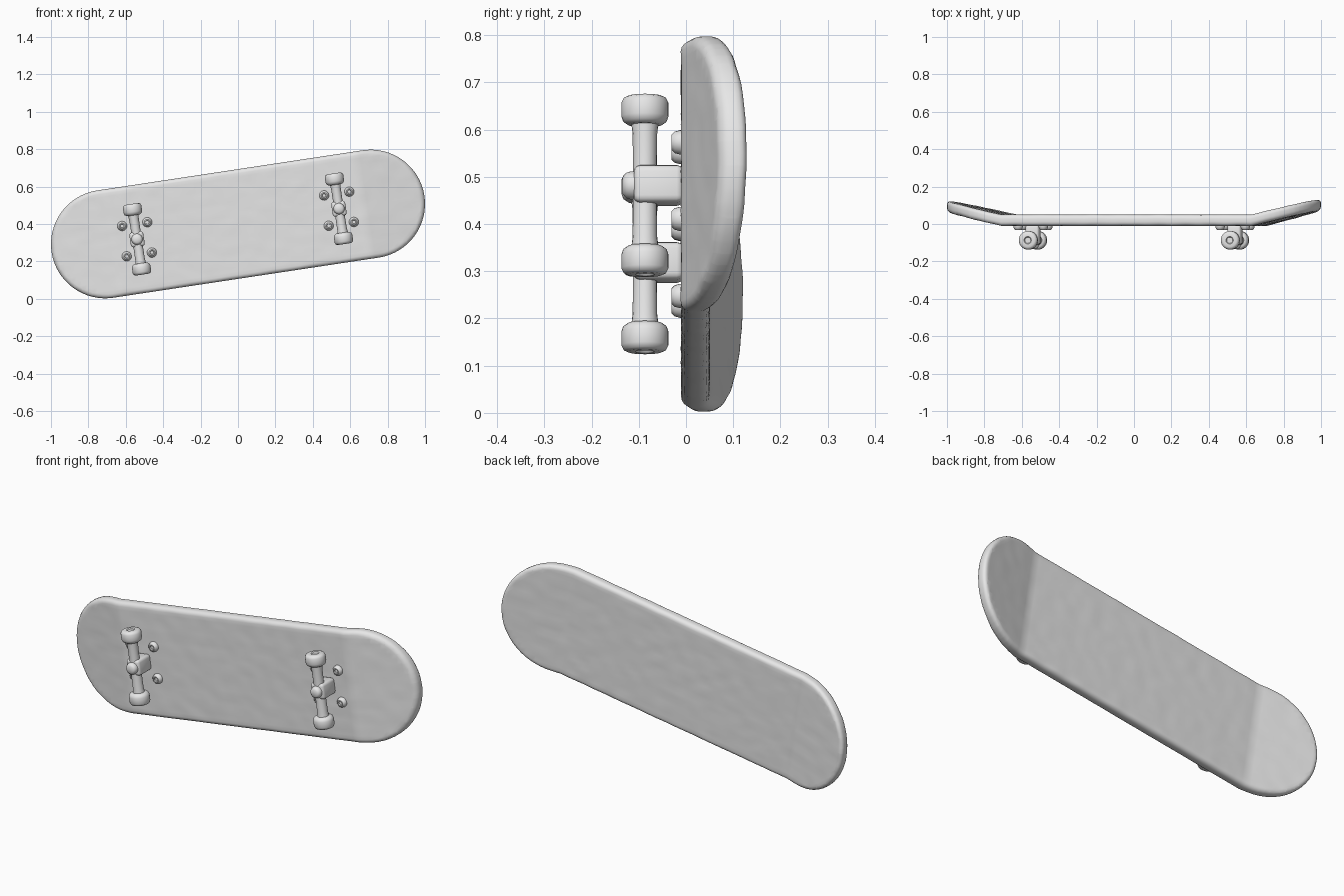
import bpy, bmesh, math
from mathutils import Matrix, Vector, noise

if "Cube" in bpy.data.objects:
    bpy.data.objects.remove(bpy.data.objects["Cube"])

TILT = Matrix.Translation((0, 0, 0.4)) @ Matrix.Rotation(math.radians(-8.6), 4, 'Y')
HALF, RAD, BEND = 0.718, 0.29, 0.675   # cap centre, cap radius, kick start

grey = bpy.data.materials.new("plain grey")
grey.diffuse_color = (0.8, 0.8, 0.8, 1)
grey.use_nodes = True
grey.node_tree.nodes["Principled BSDF"].inputs["Base Color"].default_value = grey.diffuse_color


def finish(name, bm, matrix=Matrix(), angle=40):
    bmesh.ops.recalc_face_normals(bm, faces=bm.faces)
    me = bpy.data.meshes.new(name)
    bm.to_mesh(me)
    bm.free()
    ob = bpy.data.objects.new(name, me)
    bpy.context.collection.objects.link(ob)
    me.materials.append(grey)
    ob.matrix_world = TILT @ matrix
    bpy.ops.object.select_all(action='DESELECT')
    ob.select_set(True)
    bpy.context.view_layer.objects.active = ob
    bpy.ops.object.shade_smooth_by_angle(angle=math.radians(angle))
    return ob


def lathe(name, profile, matrix, sides=28):
    """Spin (radius, height) points around z."""
    bm = bmesh.new()
    vs = [bm.verts.new((r, 0, h)) for r, h in profile]
    es = [bm.edges.new(p) for p in zip(vs, vs[1:])]
    bmesh.ops.spin(bm, geom=vs + es, cent=(0, 0, 0), axis=(0, 0, 1),
                   angle=math.tau, steps=sides)
    bmesh.ops.remove_doubles(bm, verts=bm.verts, dist=1e-4)
    return finish(name, bm, matrix)


def block(name, size, matrix, bevel):
    bm = bmesh.new()
    bmesh.ops.create_cube(bm, size=1, matrix=Matrix.Diagonal((*size, 1)))
    bmesh.ops.bevel(bm, geom=bm.edges[:], offset=bevel, segments=3,
                    profile=0.5, affect='EDGES')
    return finish(name, bm, matrix)


# Deck: rounded slab, sliced finely, then kicked up at both ends
bm = bmesh.new()
outline = []
for side in (1, -1):
    for i in range(33):
        a = side * math.pi / 2 - math.pi / 2 * (1 + side) + math.pi * i / 32
        if side < 0:
            a = math.pi / 2 + math.pi * i / 32
        outline.append((side * HALF + RAD * math.cos(a), -0.01, RAD * math.sin(a)))
face = bm.faces.new([bm.verts.new(p) for p in outline])
ext = bmesh.ops.extrude_face_region(bm, geom=[face])
bmesh.ops.translate(bm, vec=(0, 0.06, 0),
                    verts=[v for v in ext["geom"] if isinstance(v, bmesh.types.BMVert)])
bmesh.ops.recalc_face_normals(bm, faces=bm.faces)
rim = [e for e in bm.edges if abs(e.verts[0].co.y - e.verts[1].co.y) < 1e-5
       and len(e.link_faces) == 2]
bmesh.ops.bevel(bm, geom=rim, offset=0.022, segments=4, profile=0.5, affect='EDGES')


def slice_deck(co, no):
    bmesh.ops.bisect_plane(bm, geom=bm.verts[:] + bm.edges[:] + bm.faces[:],
                           plane_co=co, plane_no=no, dist=1e-5)


for i in range(-39, 40):
    slice_deck((i * 0.025, 0, 0), (1, 0, 0))
for i in range(-10, 11):
    slice_deck((0, 0, i * 0.025), (0, 0, 1))
for v in bm.verts:
    x, y, z = v.co
    bump = noise.noise(Vector((x * 14, y * 20, z * 22)))
    v.co.y += 0.002 * bump + (0.25 if x > 0 else 0.225) * max(0, abs(x) - BEND)
finish("deck", bm)

# Trucks, wheels and mounting bolts
wheel = [(0, 0.026), (0.016, 0.026), (0.02, 0.031), (0.036, 0.031), (0.045, 0.027),
         (0.05, 0.017), (0.05, -0.012), (0.046, -0.023), (0.036, -0.03), (0, -0.032)]
bolt = [(0, 0.02), (0.009, 0.02), (0.011, 0.026), (0.016, 0.026),
        (0.023, 0.019), (0.026, 0.008), (0.026, -0.012), (0, -0.012)]
nut = [(0, 0.047), (0.018, 0.047), (0.027, 0.04), (0.03, 0.03), (0.03, 0), (0, 0)]
axle = [(0, -0.15), (0.031, -0.15), (0.026, -0.11), (0.025, 0),
        (0.026, 0.11), (0.031, 0.15), (0, 0.15)]
FORWARD = Matrix.Rotation(math.pi / 2, 4, 'X')   # local z points to -y

for end, x in (("left", -0.546), ("right", 0.546)):
    hub = Matrix.Translation((x, -0.087, 0))
    lathe(end + "_axle", axle, hub, 20)
    block(end + "_truck_block", (0.075, 0.105, 0.08),
          Matrix.Translation((x, -0.058, 0)), 0.014)
    lathe(end + "_centre_nut", nut, hub @ FORWARD, 20)
    for side, s in (("upper", 1), ("lower", -1)):
        lathe(f"{end}_{side}_wheel", wheel,
              hub @ Matrix.Translation((0, 0, 0.16 * s))
              @ Matrix.Rotation(0 if s > 0 else math.pi, 4, 'X'))
        for dx in (-0.068, 0.068):
            lathe(f"{end}_{side}_bolt", bolt,
                  Matrix.Translation((x + dx, -0.005, 0.082 * s)) @ FORWARD, 16)
